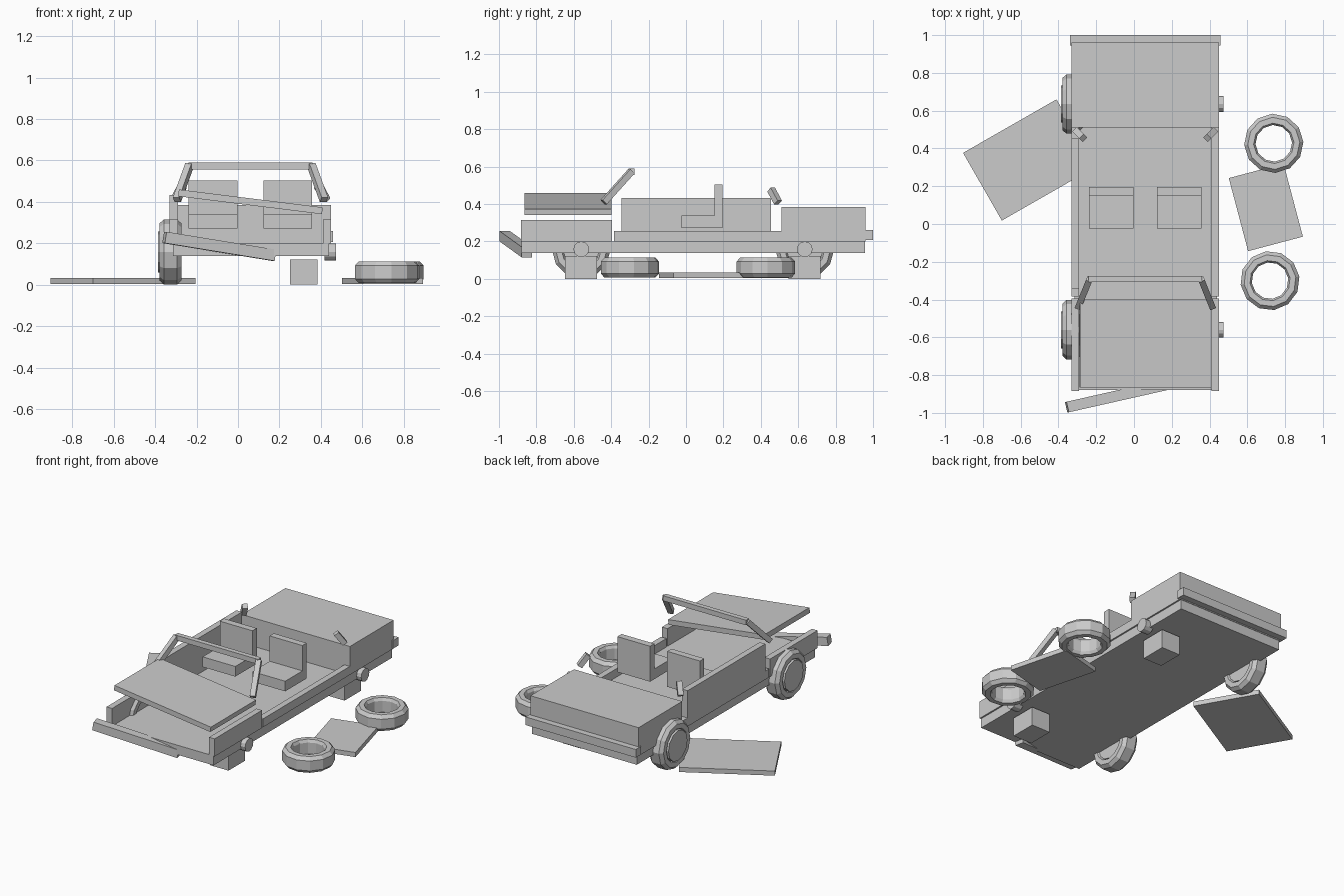
import bpy, bmesh
from math import radians, pi
from mathutils import Matrix, Vector, Euler

if "Cube" in bpy.data.objects:
    bpy.data.objects.remove(bpy.data.objects["Cube"], do_unlink=True)

GREY = (0.6, 0.6, 0.6, 1)
grey = bpy.data.materials.new("plain grey")
grey.use_nodes = True
grey.diffuse_color = GREY
grey.node_tree.nodes["Principled BSDF"].inputs["Base Color"].default_value = GREY

CX = 0.06            # centre line of the car body
HALF = 0.39          # half width of the body


def finish(name, bm, matrix):
    bmesh.ops.recalc_face_normals(bm, faces=bm.faces)
    mesh = bpy.data.meshes.new(name)
    bm.to_mesh(mesh)
    bm.free()
    mesh.materials.append(grey)
    obj = bpy.data.objects.new(name, mesh)
    obj.matrix_world = matrix
    bpy.context.collection.objects.link(obj)
    return obj


def slab(name, centre, size, rot=(0, 0, 0)):
    """Box given by centre, size and rotation in degrees."""
    bm = bmesh.new()
    bmesh.ops.create_cube(bm, size=1)
    bmesh.ops.scale(bm, vec=size, verts=bm.verts)
    turn = Euler([radians(a) for a in rot]).to_matrix().to_4x4()
    return finish(name, bm, Matrix.Translation(centre) @ turn)


def box(name, x, y, z):
    """Box given by its ranges on each axis."""
    spans = (x, y, z)
    return slab(name, [(a + b) / 2 for a, b in spans], [b - a for a, b in spans])


def beam(name, start, end, thick):
    """Square bar between two points."""
    a, b = Vector(start), Vector(end)
    bm = bmesh.new()
    bmesh.ops.create_cube(bm, size=1)
    bmesh.ops.scale(bm, vec=(thick, thick, (b - a).length), verts=bm.verts)
    turn = (b - a).to_track_quat('Z', 'Y').to_matrix().to_4x4()
    return finish(name, bm, Matrix.Translation((a + b) / 2) @ turn)


def disc(name, centre, radius, depth, sides=12):
    """Cylinder lying along x."""
    bm = bmesh.new()
    bmesh.ops.create_cone(bm, cap_ends=True, segments=sides, radius1=radius,
                          radius2=radius, depth=depth)
    return finish(name, bm, Matrix.Translation(centre) @ Matrix.Rotation(pi / 2, 4, 'Y'))


def tyre(name, centre, upright=False, spin=0):
    """Chamfered ring, lying flat or standing with its axle along x."""
    half = [(0.097, 0.035), (0.107, 0.053), (0.138, 0.053), (0.157, 0.032)]
    profile = half + [(r, -h) for r, h in reversed(half)]
    bm = bmesh.new()
    verts = [bm.verts.new((r, 0, h)) for r, h in profile]
    edges = [bm.edges.new((verts[i - 1], verts[i])) for i in range(len(verts))]
    bmesh.ops.spin(bm, geom=verts + edges, cent=(0, 0, 0), axis=(0, 0, 1),
                   angle=2 * pi, steps=12)
    bmesh.ops.remove_doubles(bm, verts=bm.verts, dist=0.0005)
    turn = Matrix.Rotation(pi / 2, 4, 'Y') if upright else Matrix.Rotation(radians(spin), 4, 'Z')
    return finish(name, bm, Matrix.Translation(centre) @ turn)


# Floor pan, boot and rear bumper
box("chassis", (CX - 0.375, CX + 0.38), (-0.88, 0.957), (0.138, 0.2))
box("boot", (CX - HALF, CX + HALF), (0.51, 0.96), (0.2, 0.385))
box("rear_bumper", (CX - 0.398, CX + 0.398), (0.945, 1.0), (0.207, 0.26))

# Sills, fenders and pillars on both sides
for side, sign in (("left", 1), ("right", -1)):
    flank = sorted((CX + sign * 0.35, CX + sign * HALF))
    box(side + "_sill", flank, (-0.385, 0.51), (0.2, 0.255))
    box(side + "_fender", flank, (-0.883, -0.395), (0.2, 0.315))
    beam(side + "_windscreen_pillar", (CX + sign * 0.355, -0.44, 0.41),
         (CX + sign * 0.295, -0.292, 0.575), 0.033)
    beam(side + "_rear_pillar_stub", (CX + sign * 0.365, 0.492, 0.408),
         (CX + sign * 0.328, 0.455, 0.477), 0.033)

# Remaining door, windscreen header and loose bonnet
box("right_door", (CX - HALF, CX - 0.35), (-0.345, 0.455), (0.255, 0.433))
box("windscreen_header", (CX - 0.3, CX + 0.3), (-0.308, -0.276), (0.556, 0.589))
slab("bonnet", (CX, -0.632, 0.4), (0.7, 0.465, 0.033), (0, 7.1, 0))

# Hanging front bumper
slab("front_bumper", (-0.09, -0.91, 0.185), (0.55, 0.057, 0.055), (0, 9, 12.7))

# Seats
for name, x in (("right_seat", -0.12), ("left_seat", 0.24)):
    span = (x - 0.118, x + 0.118)
    box(name + "_cushion", span, (-0.025, 0.152), (0.272, 0.338))
    box(name + "_back", span, (0.152, 0.196), (0.272, 0.503))

# Axles: wheels on the right, bare hubs on blocks on the left
for end, y in (("front", -0.56), ("rear", 0.635)):
    tyre(end + "_wheel_tyre", (-0.326, y, 0.158), upright=True)
    disc(end + "_wheel_rim", (-0.334, y, 0.158), 0.098, 0.105)
    disc(end + "_bare_hub", (0.445, y, 0.158), 0.042, 0.056)
    box(end + "_support_block", (0.25, 0.385), (y - 0.087, y + 0.083), (0, 0.122))

# Parts lying on the ground
tyre("loose_front_tyre", (0.72, -0.3, 0.06), spin=8)
tyre("loose_rear_tyre", (0.74, 0.427, 0.06), spin=3)
slab("loose_door", (0.698, 0.088, 0.018), (0.3, 0.4, 0.03), (0, 0, 14.8))
slab("loose_roof", (-0.555, 0.339, 0.018), (0.57, 0.413, 0.03), (0, 0, 29.8))
